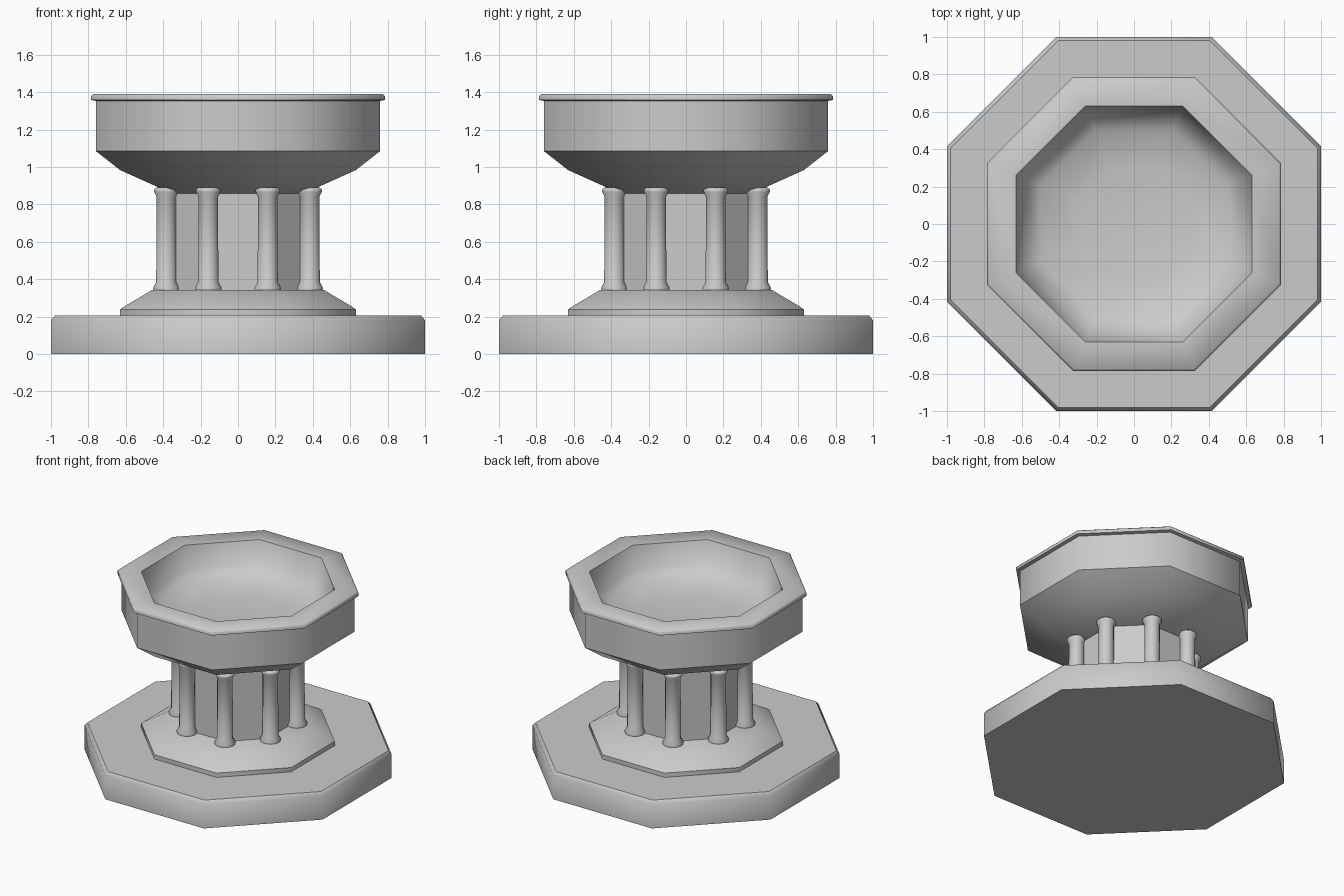
import bpy, bmesh, math

if "Cube" in bpy.data.objects:
    bpy.data.objects.remove(bpy.data.objects["Cube"])

OCT = 1 / math.cos(math.pi / 8)  # flat distance -> corner radius


def lathe(name, profile, sides=8, scale=OCT, at=(0, 0), angle=50):
    """Stack rings from (radius, z) points and cap both ends."""
    bm = bmesh.new()
    rings = []
    for r, z in profile:
        ring = []
        for i in range(sides):
            a = (i + 0.5) * 2 * math.pi / sides
            ring.append(bm.verts.new((r * scale * math.cos(a), r * scale * math.sin(a), z)))
        rings.append(ring)
    for lo, hi in zip(rings, rings[1:]):
        for i in range(sides):
            j = (i + 1) % sides
            bm.faces.new((lo[i], lo[j], hi[j], hi[i]))
    bm.faces.new(rings[0][::-1])
    bm.faces.new(rings[-1])
    bmesh.ops.recalc_face_normals(bm, faces=bm.faces)
    mesh = bpy.data.meshes.new(name)
    bm.to_mesh(mesh)
    bm.free()
    ob = bpy.data.objects.new(name, mesh)
    ob.location = (at[0], at[1], 0)
    bpy.context.collection.objects.link(ob)
    bpy.ops.object.select_all(action='DESELECT')
    ob.select_set(True)
    bpy.context.view_layer.objects.active = ob
    bpy.ops.object.shade_smooth_by_angle(angle=math.radians(angle))
    return ob


# Wide octagonal plinth with a chamfered top edge
lathe("plinth", [(1.0, 0), (1.0, 0.18), (0.98, 0.205)])

# Sloped step on the plinth
lathe("step", [(0.63, 0.2), (0.63, 0.238), (0.615, 0.25), (0.46, 0.342)])

# Central octagonal pillar
lathe("core", [(0.355, 0.33), (0.355, 0.87)], angle=30)

# Basin: underside, wall, overhanging rim and hollow inside
lathe("basin", [
    (0.35, 0.857), (0.63, 0.983), (0.76, 1.085), (0.76, 1.353),
    (0.785, 1.358), (0.785, 1.38), (0.775, 1.39), (0.63, 1.39),
    (0.585, 1.23), (0.5, 1.17), (0.3, 1.135),
])

# Ring of eight small columns at the corners of the core
column = [(0.07, 0.338), (0.072, 0.355), (0.055, 0.385), (0.053, 0.84),
          (0.066, 0.867), (0.066, 0.879), (0.055, 0.889)]
for k in range(8):
    a = (k + 0.5) * math.pi / 4
    lathe(f"column_{k + 1}", column, 16, 1, (0.415 * math.cos(a), 0.415 * math.sin(a)))
